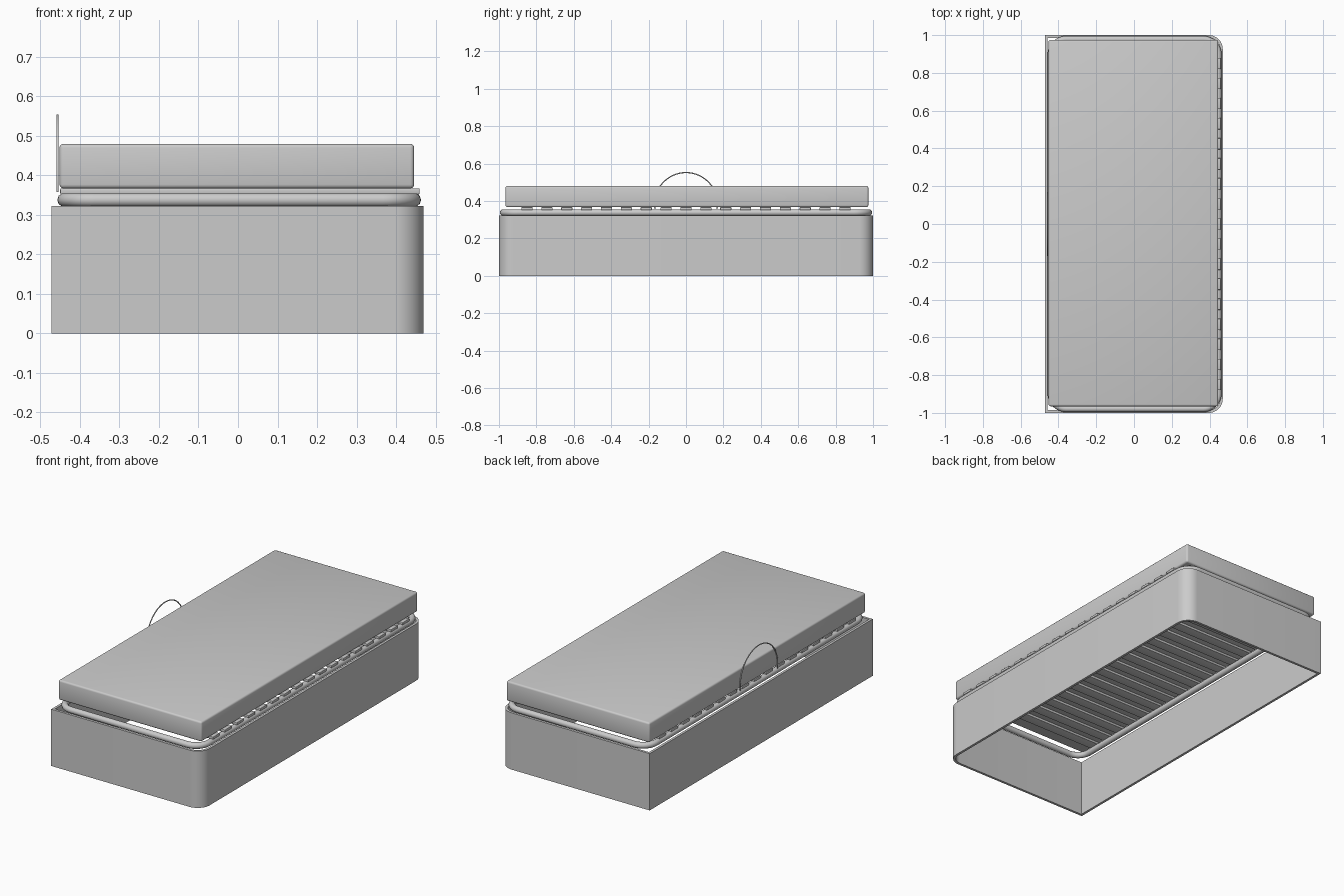
import bpy, bmesh, math
from mathutils import Vector

cube = bpy.data.objects.get("Cube")
if cube:
    bpy.data.objects.remove(cube, do_unlink=True)


def material(name, rgb):
    m = bpy.data.materials.new(name)
    m.use_nodes = True
    m.diffuse_color = (*rgb, 1)
    m.node_tree.nodes["Principled BSDF"].inputs["Base Color"].default_value = (*rgb, 1)
    return m


grey = material("plain grey", (0.6, 0.6, 0.6))


def finish(name, bm):
    """Turn a bmesh into a smooth-by-angle object."""
    bmesh.ops.recalc_face_normals(bm, faces=bm.faces)
    mesh = bpy.data.meshes.new(name)
    bm.to_mesh(mesh)
    bm.free()
    mesh.materials.append(grey)
    ob = bpy.data.objects.new(name, mesh)
    bpy.context.collection.objects.link(ob)
    bpy.ops.object.select_all(action='DESELECT')
    ob.select_set(True)
    bpy.context.view_layer.objects.active = ob
    bpy.ops.object.shade_smooth_by_angle(angle=math.radians(35))
    return ob


def box(name, lo, hi, bevel=0):
    lo, hi = Vector(lo), Vector(hi)
    bm = bmesh.new()
    bmesh.ops.create_cube(bm, size=1)
    for v in bm.verts:
        v.co = (lo + hi) / 2 + v.co * (hi - lo)
    if bevel:
        bmesh.ops.bevel(bm, geom=bm.edges[:], offset=bevel, segments=3,
                        profile=0.5, affect='EDGES')
    return finish(name, bm)


def outline(x0, x1, y, r_left, r_right, steps=10):
    """Rounded rectangle with separate radii for its -x and +x corners."""
    pts = []
    corners = [(1, 1, 0), (-1, 1, 90), (-1, -1, 180), (1, -1, 270)]
    for sx, sy, start in corners:
        r = r_right if sx > 0 else r_left
        cx = x1 - r if sx > 0 else x0 + r
        for i in range(steps + 1):
            a = math.radians(start + 90 * i / steps)
            pts.append((cx + r * math.cos(a), sy * (y - r) + r * math.sin(a)))
            if r == 0:
                pts[-1] = (cx, sy * y)
    return pts


def tube(name, pts, radius, cyclic, sides=12):
    """Sweep a circle along a path of points."""
    cu = bpy.data.curves.new(name, 'CURVE')
    cu.dimensions = '3D'
    cu.bevel_depth = radius
    cu.bevel_resolution = sides // 4
    cu.use_fill_caps = not cyclic
    sp = cu.splines.new('POLY')
    sp.points.add(len(pts) - 1)
    for p, co in zip(sp.points, pts):
        p.co = (*co, 1)
    sp.use_cyclic_u = cyclic
    cu.materials.append(grey)
    ob = bpy.data.objects.new(name, cu)
    bpy.context.collection.objects.link(ob)
    return ob


# Base wall: open above and below, round corners on the +x side only
bm = bmesh.new()
wall = 0.014
loops = []
outer = outline(-0.472, 0.47, 1.0, 0, 0.075)
inner = outline(-0.472 + wall, 0.47 - wall, 1.0 - wall, 0, 0.075 - wall)
for pts, z in ((outer, 0), (outer, 0.322), (inner, 0.322), (inner, 0)):
    loops.append([bm.verts.new((*p, z)) for p in pts])
n = len(outer)
for k in range(4):
    a, b = loops[k], loops[(k + 1) % 4]
    for i in range(n):
        j = (i + 1) % n
        bm.faces.new((a[i], a[j], b[j], b[i]))
bmesh.ops.remove_doubles(bm, verts=bm.verts, dist=1e-5)
finish("base_wall", bm)

# Tubular frame resting on the base
ring = outline(-0.44, 0.446, 0.978, 0.08, 0.08)
tube("tube_frame", [(*p, 0.338) for p in ring], 0.0175, True)

# Slats across the frame
slats = 17
for i in range(slats):
    y = -0.85 + 1.7 * i / (slats - 1)
    box(f"slat_{i + 1}", (-0.45, y - 0.03, 0.352), (0.46, y + 0.03, 0.367), 0.003)

# Mattress
box("mattress", (-0.452, -0.965, 0.367), (0.446, 0.975, 0.48), 0.01)

# Lifting hoop on the -x side
arc = [math.radians(-9 + 198 * i / 32) for i in range(33)]
tube("lifting_hoop", [(-0.457, 0.168 * math.cos(a), 0.384 + 0.168 * math.sin(a))
                      for a in arc], 0.003, False, 8)
